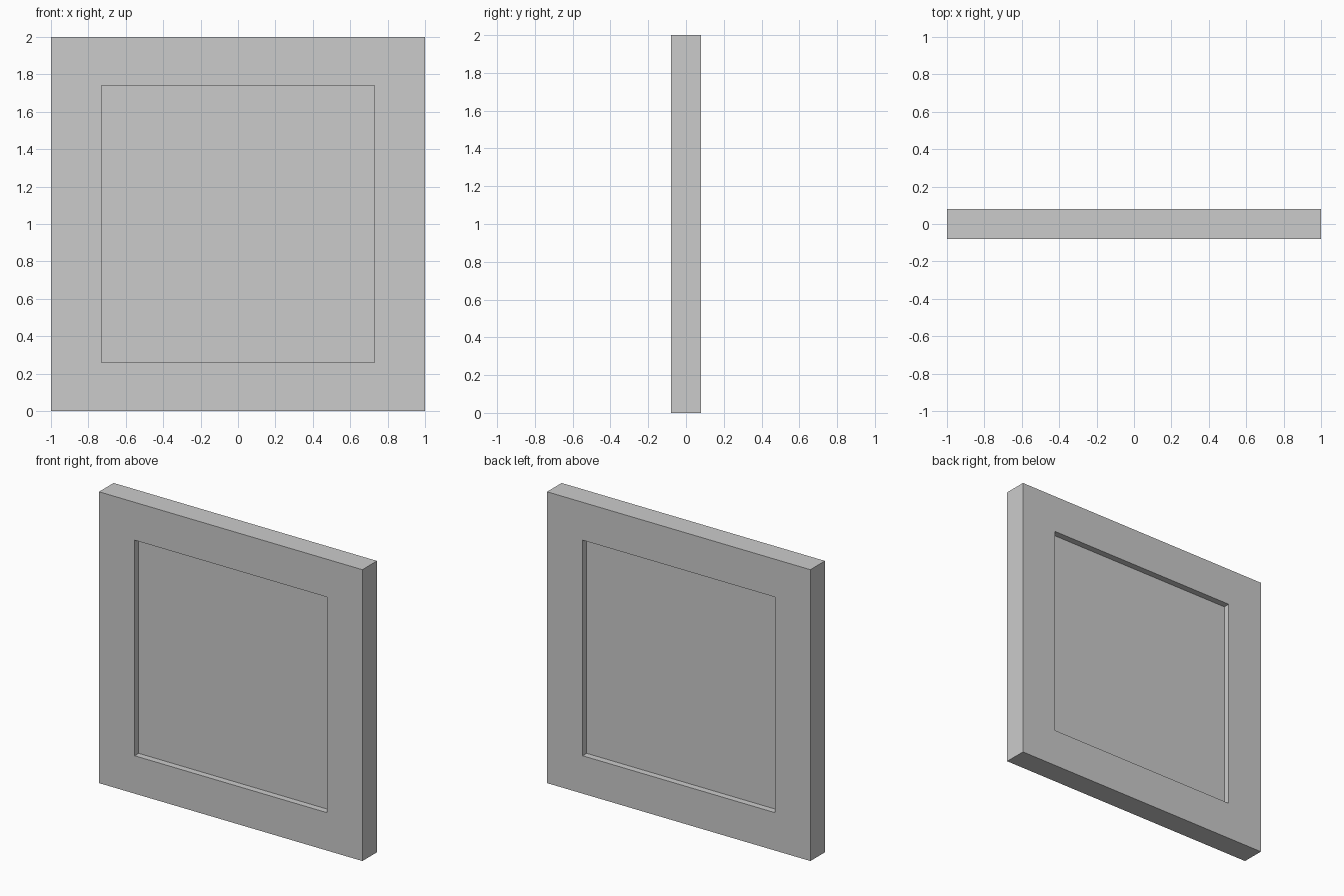
import bpy, bmesh
from math import copysign

if "Cube" in bpy.data.objects:
    bpy.data.objects.remove(bpy.data.objects["Cube"])

HALF_T = 0.079      # half thickness of the frame
RECESS = 0.044      # depth of the recess on each side
INNER_X, INNER_Z = 0.73, 0.74

bm = bmesh.new()

# Square slab standing on the ground
bmesh.ops.create_cube(bm, size=2)
for v in bm.verts:
    v.co.y *= HALF_T
bm.normal_update()

# Recessed field on front and back
for face in [f for f in bm.faces if abs(f.normal.y) > 0.9]:
    # flat border first, then the step inwards
    bmesh.ops.inset_region(bm, faces=[face], thickness=0.26)
    for v in face.verts:
        v.co.x = copysign(INNER_X, v.co.x)
        v.co.z = copysign(INNER_Z, v.co.z)
    inner = bmesh.ops.extrude_discrete_faces(bm, faces=[face])["faces"][0]
    for v in inner.verts:
        v.co.y -= copysign(RECESS, v.co.y)

bmesh.ops.translate(bm, verts=bm.verts, vec=(0, 0, 1))
bmesh.ops.recalc_face_normals(bm, faces=bm.faces)

mesh = bpy.data.meshes.new("framed_panel")
bm.to_mesh(mesh)
bm.free()
bpy.context.collection.objects.link(bpy.data.objects.new("framed_panel", mesh))
